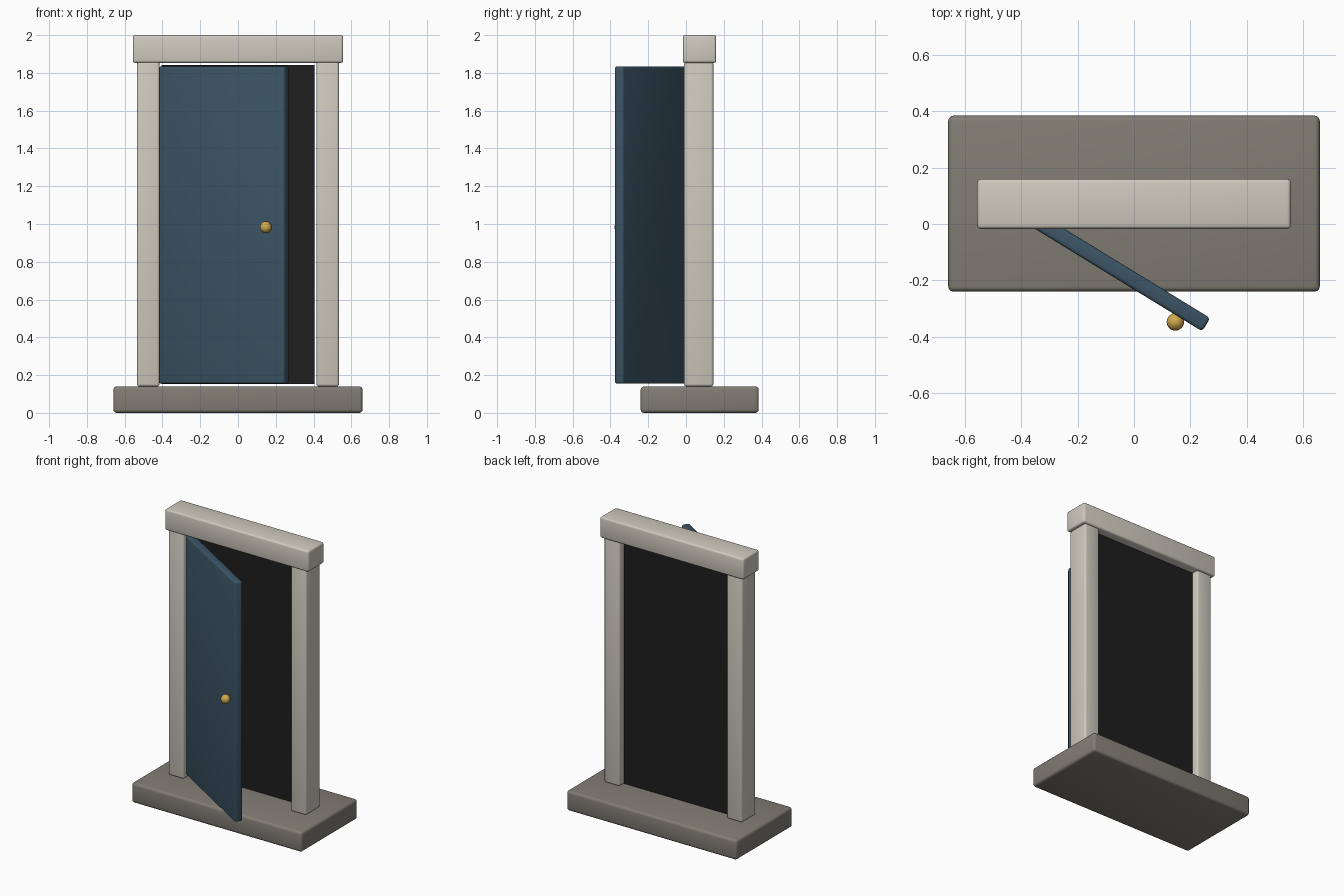
import bpy
import math
from mathutils import Vector

default_cube = bpy.data.objects.get("Cube")
if default_cube:
    bpy.data.objects.remove(default_cube, do_unlink=True)


def material(name, rgb):
    mat = bpy.data.materials.new(name)
    mat.use_nodes = True
    color = (*rgb, 1)
    mat.diffuse_color = color
    bsdf = next(n for n in mat.node_tree.nodes if n.type == "BSDF_PRINCIPLED")
    bsdf.inputs["Base Color"].default_value = color
    return mat


stone_grey = material("stone grey", (0.22, 0.205, 0.175))
frame_cream = material("frame cream", (0.62, 0.59, 0.52))
door_blue = material("door blue", (0.045, 0.09, 0.13))
dark_black = material("doorway black", (0.013, 0.013, 0.013))
brass = material("brass", (0.62, 0.40, 0.08))


def block(name, low, high, mat, bevel=0.0, turn=0.0):
    """Box between two corners, with rounded edges, turned about its centre."""
    low, high = Vector(low), Vector(high)
    bpy.ops.mesh.primitive_cube_add(size=1, location=(low + high) / 2)
    obj = bpy.context.object
    obj.name = name
    obj.scale = high - low
    bpy.ops.object.transform_apply(location=False, rotation=False, scale=True)
    obj.rotation_euler.z = turn
    obj.data.materials.append(mat)
    if bevel:
        mod = obj.modifiers.new("Rounded edges", "BEVEL")
        mod.width = bevel
        mod.segments = 3
        bpy.ops.object.modifier_apply(modifier=mod.name)
        bpy.ops.object.shade_smooth_by_angle(angle=math.radians(40))
    return obj


# Step and door frame
block("step", (-0.66, -0.24, 0), (0.66, 0.385, 0.14), stone_grey, 0.018)
for side, x in (("right", -0.475), ("left", 0.475)):
    block(side + "_post", (x - 0.06, -0.01, 0.14), (x + 0.06, 0.145, 1.86),
          frame_cream, 0.013)
block("lintel", (-0.557, -0.017, 1.853), (0.557, 0.16, 2), frame_cream, 0.013)

# Dark panel closing the doorway
block("doorway_panel", (-0.405, 0.085, 0.152), (0.405, 0.11, 1.842), dark_black)

# Door standing ajar, hinged on its right edge
angle = math.radians(-31.5)
length, thickness = 0.78, 0.055
center = Vector((-0.076, -0.154, 0.995))
half = Vector((length / 2, thickness / 2, 0.84))
block("door", center - half, center + half, door_blue, 0.012, angle)

# Knob on the outer face
bpy.ops.mesh.primitive_uv_sphere_add(segments=24, ring_count=16, radius=0.031,
                                     location=(0.147, -0.348, 0.983))
knob = bpy.context.object
knob.name = "door_knob"
knob.data.materials.append(brass)
bpy.ops.object.shade_smooth()
